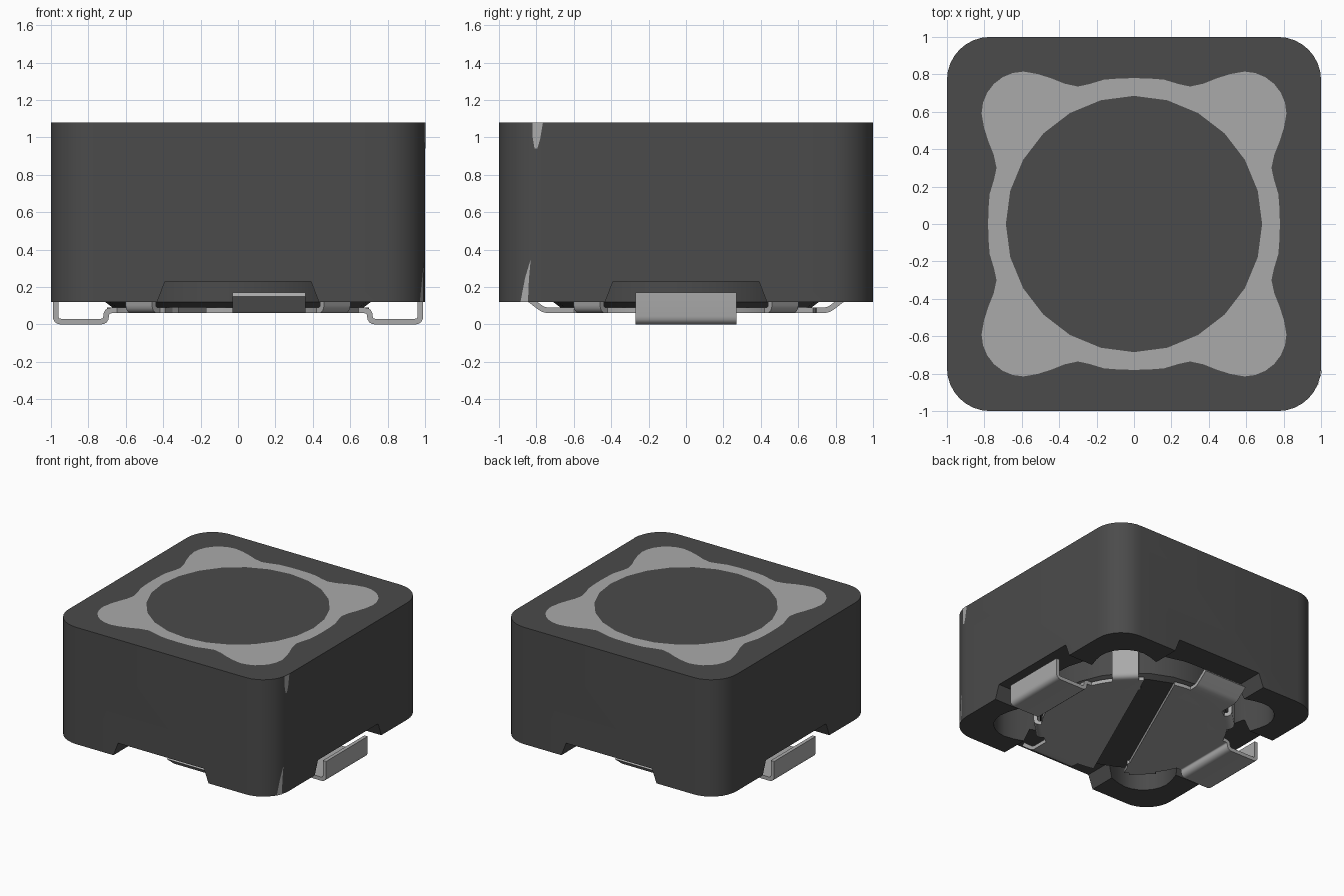
import bpy, bmesh
from math import sin, cos, pi, radians, sqrt
from mathutils import Matrix, Vector

if "Cube" in bpy.data.objects:
    bpy.data.objects.remove(bpy.data.objects["Cube"])


def material(name, value):
    m = bpy.data.materials.new(name)
    m.use_nodes = True
    color = (value, value, value, 1)
    m.diffuse_color = color
    m.node_tree.nodes["Principled BSDF"].inputs["Base Color"].default_value = color
    return m


FERRITE = material("dark grey ferrite", 0.07)
METAL = material("light grey metal", 0.4)
TOP, BASE = 1.08, 0.12
CORNER = 0.23
SHEET = 0.03


def finish(name, bm, mat):
    bmesh.ops.recalc_face_normals(bm, faces=bm.faces[:])
    mesh = bpy.data.meshes.new(name)
    bm.to_mesh(mesh)
    bm.free()
    ob = bpy.data.objects.new(name, mesh)
    bpy.context.collection.objects.link(ob)
    mesh.materials.append(mat)
    return ob


def prism(name, outline, z0, z1, mat, turn=Matrix()):
    """Extrude an xy outline from z0 to z1, then turn it."""
    bm = bmesh.new()
    face = bm.faces.new([bm.verts.new((x, y, z0)) for x, y in outline])
    grown = bmesh.ops.extrude_face_region(bm, geom=[face])["geom"]
    tops = [v for v in grown if isinstance(v, bmesh.types.BMVert)]
    bmesh.ops.translate(bm, verts=tops, vec=(0, 0, z1 - z0))
    bm.transform(turn)
    return finish(name, bm, mat)


def bake(ob):
    """Apply the modifiers of an object."""
    graph = bpy.context.evaluated_depsgraph_get()
    mesh = bpy.data.meshes.new_from_object(ob.evaluated_get(graph))
    ob.modifiers.clear()
    ob.data = mesh


def cut(ob, cutters):
    for c in cutters:
        mod = ob.modifiers.new("cut", "BOOLEAN")
        mod.operation, mod.solver, mod.object = "DIFFERENCE", "EXACT", c
    bake(ob)
    for c in cutters:
        bpy.data.objects.remove(c)


def circle(r, n=24):
    return [(r * cos(2 * pi * i / n), r * sin(2 * pi * i / n)) for i in range(n)]


def rounded(path, r, steps=4):
    """Round the inner corners of a 2D path."""
    pts = [Vector(p) for p in path]
    out = [pts[0]]
    for a, b, c in zip(pts, pts[1:], pts[2:]):
        p, q = b + (a - b).normalized() * r, b + (c - b).normalized() * r
        for i in range(steps + 1):
            t = i / steps
            out.append(p * (1 - t) ** 2 + b * 2 * t * (1 - t) + q * t * t)
    return out + [pts[-1]]


def ribbon(name, path, w0, w1, angle):
    """Bent sheet strip: path is (outward, z), w0..w1 the sideways span."""
    bm = bmesh.new()
    rows = [[bm.verts.new((p[0], w, p[1])) for w in (w0, w1)] for p in rounded(path, 0.03)]
    for a, b in zip(rows, rows[1:]):
        bm.faces.new((a[0], a[1], b[1], b[0]))
    bm.transform(Matrix.Rotation(angle, 4, "Z"))
    ob = finish(name, bm, METAL)
    mod = ob.modifiers.new("sheet", "SOLIDIFY")
    mod.thickness, mod.offset, mod.use_even_offset = SHEET, 0, True
    bake(ob)
    return ob


# Four-lobed outline of the shield opening, from one eighth
eighth = [(0, 0.78), (0.08, 0.778), (0.16, 0.772), (0.24, 0.748), (0.3, 0.735),
          (0.37, 0.75), (0.44, 0.778)]
eighth += [(0.59 + 0.225 * cos(radians(a)), 0.59 + 0.225 * sin(radians(a)))
           for a in (110, 90, 75, 60, 45)]
quarter = eighth + [(y, x) for x, y in eighth[-2:0:-1]]
lobes = []
for k in range(4):
    lobes += quarter
    quarter = [(y, -x) for x, y in quarter]

# Shield: rounded block, lobed opening and a notch in every side
square = []
for k in range(4):
    cx, cy = [(1, 1), (-1, 1), (-1, -1), (1, -1)][k]
    for i in range(9):
        a = pi / 2 * (k + i / 8)
        square.append((cx * (1 - CORNER) + CORNER * cos(a),
                       cy * (1 - CORNER) + CORNER * sin(a)))
shield = prism("shield", square, BASE, TOP, FERRITE)
stand = Matrix.Rotation(pi / 2, 4, "X")
notch = [(-0.44, 0.1), (0.44, 0.1), (0.39, 0.23), (-0.39, 0.23)]
cut(shield, [prism("opening", lobes, 0, 1.3, FERRITE)]
    + [prism("notch", notch, -1.2, 1.2, FERRITE, Matrix.Rotation(a, 4, "Z") @ stand)
       for a in (0, pi / 2)])

# Drum core: two flanges and a waist
bm = bmesh.new()
drum = [(0, 0.09), (0.67, 0.09), (0.71, 0.12), (0.71, 0.35), (0.45, 0.38),
        (0.45, 0.82), (0.685, 0.85), (0.685, TOP), (0, TOP)]
verts = [bm.verts.new((r, 0, z)) for r, z in drum]
edges = [bm.edges.new(pair) for pair in zip(verts, verts[1:])]
bmesh.ops.spin(bm, geom=verts + edges, cent=(0, 0, 0), axis=(0, 0, 1),
               angle=2 * pi, steps=24)
bmesh.ops.remove_doubles(bm, verts=bm.verts[:], dist=0.0005)
core = finish("drum_core", bm, FERRITE)

# Filler between the core and the shield
filler = prism("filler", lobes, 0.9, TOP, METAL)
cut(filler, [prism("core_hole", circle(0.685), 0.5, 1.3, METAL)])

# Base plates, terminals, end tabs and corner clips, repeated by half turns
SLANT = radians(-24)
reach = 0.7
span = pi / 2 - 0.172
half_disc = [(reach * cos(SLANT + span * t / 12), reach * sin(SLANT + span * t / 12))
             for t in range(-12, 13)]
flat = 0.075
for side, turn in (("left", 0), ("right", pi)):
    prism(side + "_base_plate", half_disc, 0.06, 0.09, METAL, Matrix.Rotation(turn, 4, "Z"))
    ribbon(side + "_terminal",
           [(0.5, flat), (0.705, flat), (0.705, 0.015), (0.975, 0.015), (0.975, 0.17)],
           -0.27, 0.27, turn)
    ribbon(side + "_end_tab", [(0.55, flat), (0.76, flat), (0.87, 0.16)],
           -0.03, 0.36, turn - pi / 2)
    for end, a in (("front", -pi / 4), ("back", pi / 4)):
        ribbon(side + "_" + end + "_clip", [(0.55, flat), (0.735, flat), (0.735, 0.32)],
               -0.1, 0.1, turn + a)

# Small light marks on one rounded corner
marks = {"upper_mark": [(-0.82, TOP), (-0.765, TOP), (-0.78, 0.99), (-0.795, 0.94),
                        (-0.81, 0.94), (-0.82, 1.0)],
         "lower_mark": [(-0.885, BASE), (-0.845, BASE), (-0.84, 0.24), (-0.83, 0.35),
                        (-0.86, 0.25)]}
for name, outline in marks.items():
    bm = bmesh.new()
    bm.faces.new([bm.verts.new((1.003 - CORNER + sqrt(CORNER ** 2 - min(0, y + 1 - CORNER) ** 2),
                                y, z)) for y, z in outline])
    finish(name, bm, METAL)

# Smooth rounded faces, keep sharp edges
bpy.ops.object.select_all(action="DESELECT")
for ob in bpy.context.collection.objects:
    if ob.type == "MESH":
        ob.select_set(True)
        bpy.context.view_layer.objects.active = ob
bpy.ops.object.shade_smooth_by_angle(angle=radians(30))
